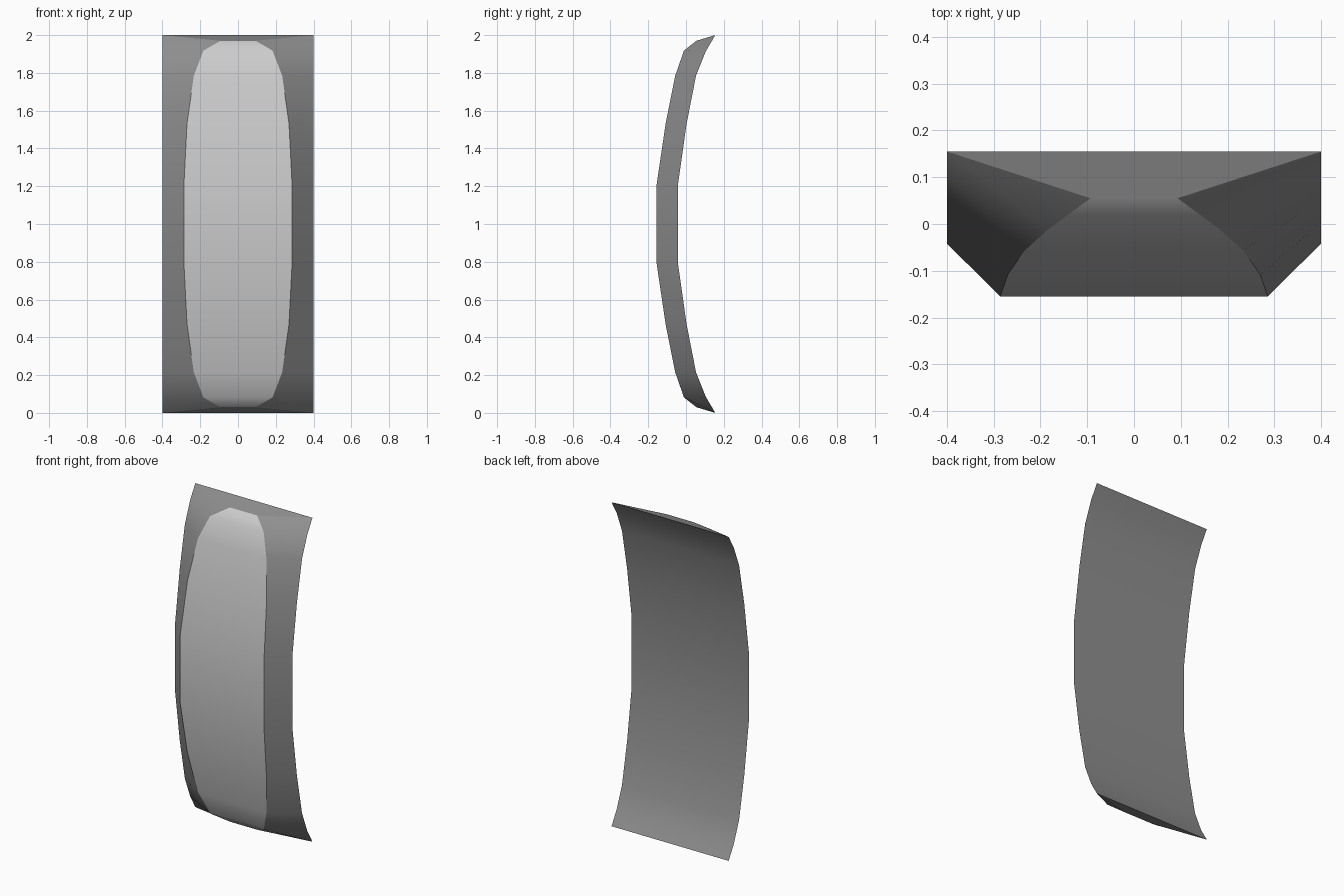
import bpy, bmesh, math

if "Cube" in bpy.data.objects:
    bpy.data.objects.remove(bpy.data.objects["Cube"])

# Upper-half profiles, top to middle: back sheet (y, z) and raised front panel (half width, y, z)
BACK = [(0.155, 2.0), (0.105, 1.915), (0.053, 1.785), (0.003, 1.53), (-0.042, 1.212)]
PANEL = [(0.093, 0.055, 1.97), (0.183, -0.011, 1.918), (0.234, -0.057, 1.785),
         (0.27, -0.108, 1.53), (0.286, -0.155, 1.212)]
HALF_WIDTH = 0.4

# Mirror both profiles about z = 1
back = BACK + [(y, 2 - z) for y, z in reversed(BACK)]
panel = PANEL + [(w, y, 2 - z) for w, y, z in reversed(PANEL)]

# Each cross-section is a loop of four corners
bm = bmesh.new()
rings = []
for (by, bz), (w, py, pz) in zip(back, panel):
    rings.append([bm.verts.new(p) for p in (
        (-HALF_WIDTH, by, bz), (-w, py, pz), (w, py, pz), (HALF_WIDTH, by, bz))])

# Skin the sections (front panel gets the lighter material) and close both ends
for a, b in zip(rings, rings[1:]):
    for i in range(4):
        j = (i + 1) % 4
        face = bm.faces.new((a[i], a[j], b[j], b[i]))
        face.material_index = 1 if i == 1 else 0
caps = [bm.faces.new(rings[0]), bm.faces.new(rings[-1])]
bmesh.ops.recalc_face_normals(bm, faces=bm.faces[:])

# Crisp outline around the panel and the end caps
for edge in bm.edges:
    mats = {f.material_index for f in edge.link_faces}
    if len(mats) > 1 or any(f in caps for f in edge.link_faces):
        edge.smooth = False

mesh = bpy.data.meshes.new("curved_shield")
bm.to_mesh(mesh)
bm.free()
for name, grey in (("dark_body", 0.28), ("light_panel", 0.59)):
    mat = bpy.data.materials.new(name)
    mat.diffuse_color = (grey, grey, grey, 1)
    mat.use_nodes = True
    mat.node_tree.nodes["Principled BSDF"].inputs["Base Color"].default_value = mat.diffuse_color
    mesh.materials.append(mat)
shield = bpy.data.objects.new("curved_shield", mesh)
bpy.context.collection.objects.link(shield)

# Soft bends, crisp rim
bpy.context.view_layer.objects.active = shield
shield.select_set(True)
bpy.ops.object.shade_smooth_by_angle(angle=math.radians(35), keep_sharp_edges=True)
